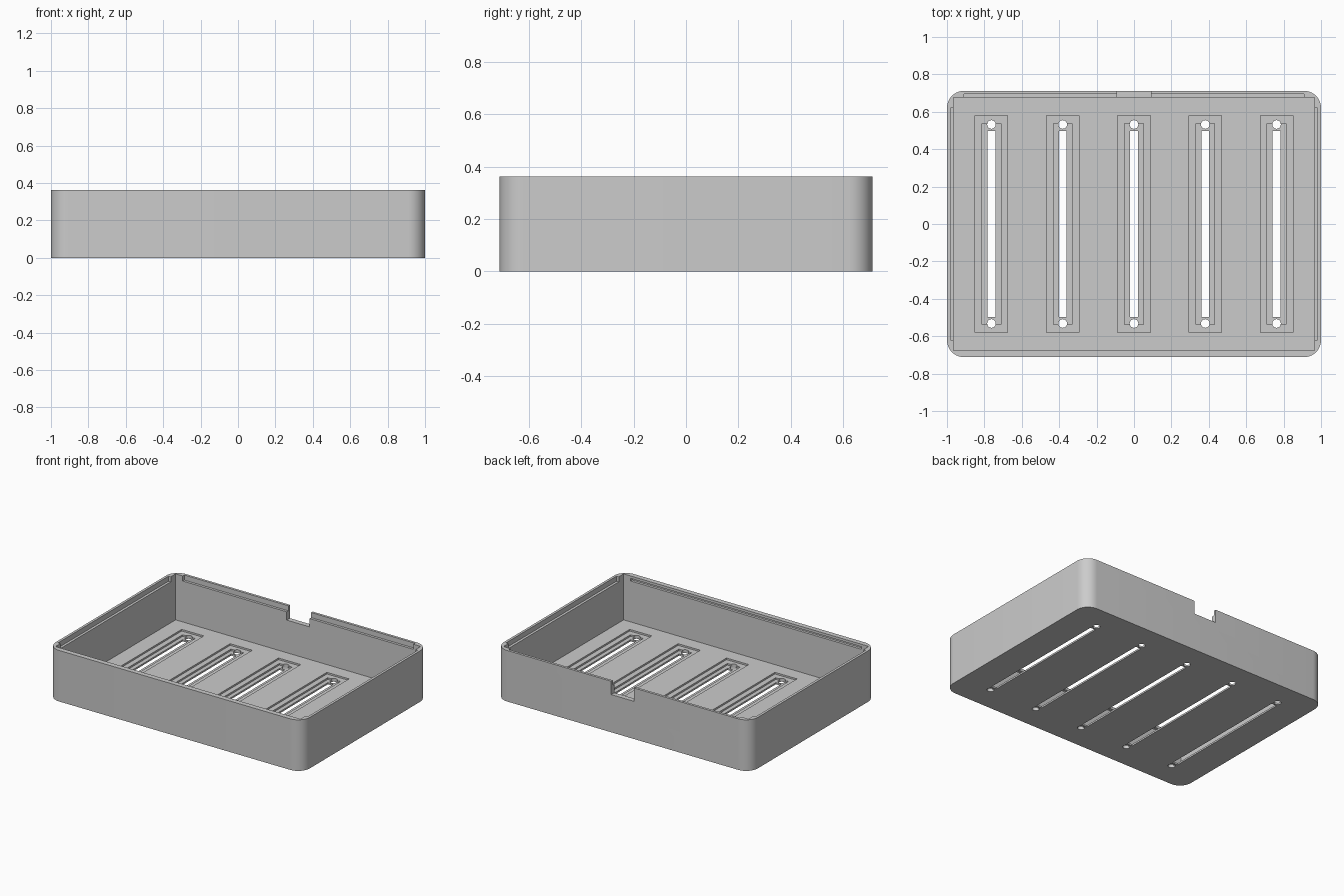
import bpy
import bmesh
from mathutils import Matrix, Vector

HX, HY, H = 1.0, 0.712, 0.363      # half width, half depth, height
WALL, R, FLOOR = 0.036, 0.091, 0.036
GROOVE, LEDGE = 0.018, 0.327       # rim groove depth and its ledge height
ABOVE = H + 0.1                    # cutters overshoot the rim

old = bpy.data.objects.get("Cube")
if old:
    bpy.data.objects.remove(old, do_unlink=True)

grey = bpy.data.materials.new("light_grey")
grey.use_nodes = True
colour = (0.6, 0.6, 0.6, 1)
grey.diffuse_color = colour
grey.node_tree.nodes["Principled BSDF"].inputs["Base Color"].default_value = colour


def add_box(bm, x0, x1, y0, y1, z0, z1):
    size = Matrix.Diagonal((x1 - x0, y1 - y0, z1 - z0, 1))
    middle = Matrix.Translation(Vector((x0 + x1, y0 + y1, z0 + z1)) / 2)
    return bmesh.ops.create_cube(bm, size=1, matrix=middle @ size)["verts"]


def add_hole(bm, x, y, radius, z0, z1):
    bmesh.ops.create_cone(bm, cap_ends=True, segments=24, radius1=radius, radius2=radius,
                          depth=z1 - z0, matrix=Matrix.Translation((x, y, (z0 + z1) / 2)))


def make_object(name, bm):
    mesh = bpy.data.meshes.new(name)
    bm.to_mesh(mesh)
    bm.free()
    mesh.materials.append(grey)
    obj = bpy.data.objects.new(name, mesh)
    bpy.context.scene.collection.objects.link(obj)
    return obj


# Outer block with rounded upright corners
bm = bmesh.new()
add_box(bm, -HX, HX, -HY, HY, 0, H)
uprights = [e for e in bm.edges if abs(e.verts[0].co.z - e.verts[1].co.z) > 0.1]
bmesh.ops.bevel(bm, geom=uprights, offset=R, segments=10, profile=0.5, affect='EDGES')
tray = make_object("tray", bm)
bpy.context.view_layer.objects.active = tray
tray.select_set(True)


def cut(name, bm):
    cutter = make_object(name, bm)
    cutter.hide_render = True
    mod = tray.modifiers.new(name, 'BOOLEAN')
    mod.operation = 'DIFFERENCE'
    mod.solver = 'EXACT'
    mod.object = cutter
    bpy.ops.object.modifier_apply(modifier=name)
    bpy.data.objects.remove(cutter, do_unlink=True)


# Square-cornered cavity
ix, iy = HX - WALL, HY - WALL
bm = bmesh.new()
add_box(bm, -ix, ix, -iy, iy, FLOOR, ABOVE)
cut("cavity", bm)

# Open rim ledges on sides and back, closed lid slot in the front wall
sx, sy = HX - R, HY - R
bm = bmesh.new()
for side in (-1, 1):
    edges = sorted((side * (ix - 0.02), side * (ix + GROOVE)))
    add_box(bm, *edges, -sy, sy, LEDGE, ABOVE)
add_box(bm, -sx, sx, iy - 0.02, iy + GROOVE, LEDGE, ABOVE)
add_box(bm, -sx, sx, -iy - GROOVE, -iy + 0.02, LEDGE, LEDGE + GROOVE)
cut("lid_grooves", bm)

# Cable notch in the back wall
bm = bmesh.new()
add_box(bm, -0.09, 0.09, iy - 0.03, HY + 0.1, H - 0.095, ABOVE)
cut("cable_notch", bm)

# Stepped floor recesses, then the through slots and screw holes
slots = [i * 0.381 for i in range(-2, 3)]
for name, half_x, half_y, z in (("wide_recess", 0.087, 0.58, 0.024),
                                ("narrow_recess", 0.05, 0.537, 0.012),
                                ("through_slot", 0.021, 0.497, -0.1)):
    bm = bmesh.new()
    for x in slots:
        add_box(bm, x - half_x, x + half_x, -half_y, half_y, z, FLOOR + 0.1)
        if name == "through_slot":
            for y in (-0.532, 0.532):
                add_hole(bm, x, y, 0.023, z, FLOOR + 0.1)
    cut(name, bm)

bpy.ops.object.shade_smooth_by_angle(angle=0.5)
